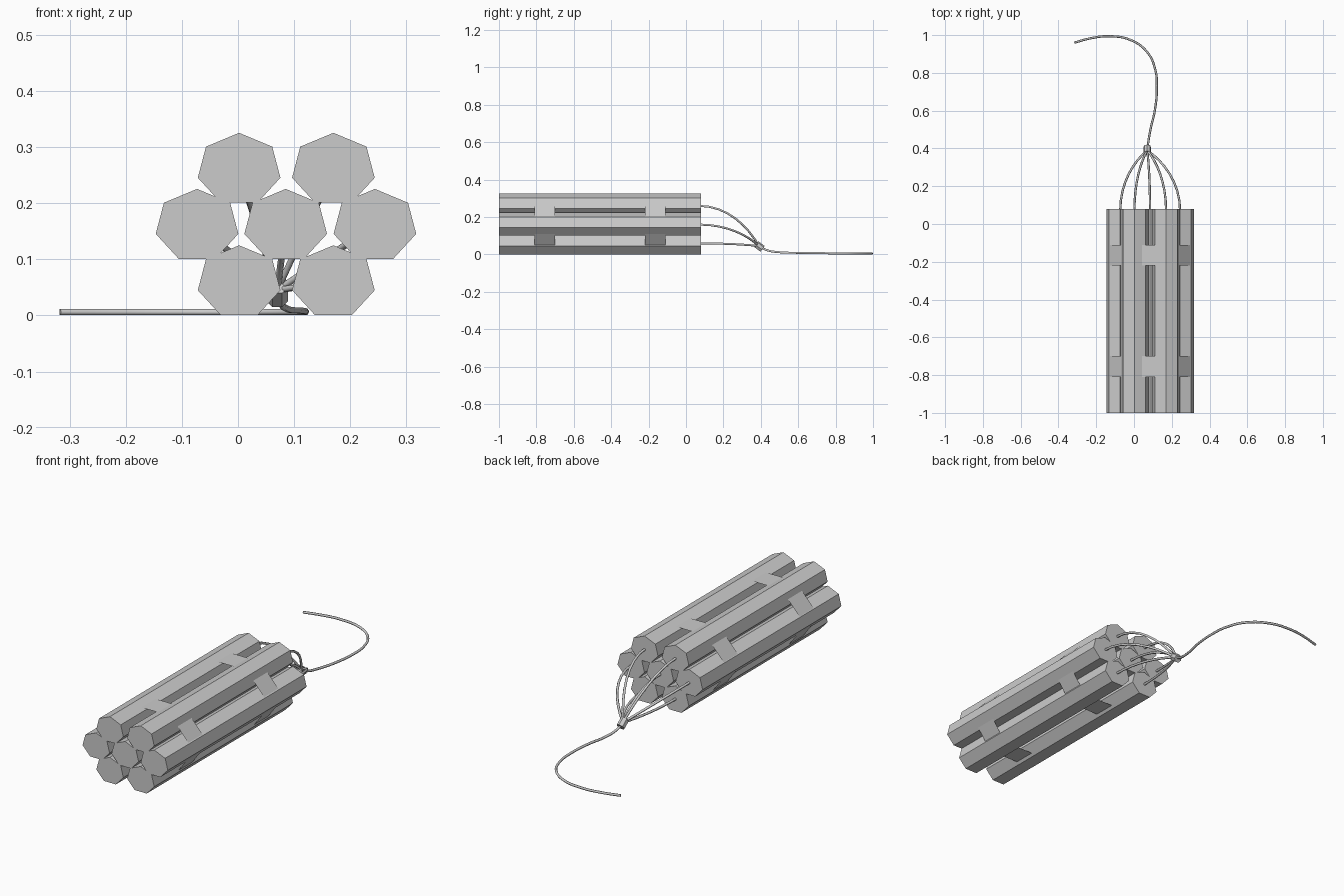
import bpy, bmesh, math
from mathutils import Vector

if "Cube" in bpy.data.objects:
    bpy.data.objects.remove(bpy.data.objects["Cube"])

CX = 0.085               # bundle mid-line
RX, RZ = 0.0755, 0.0655  # slightly flattened seven-sided sticks
STICKS = [(0.002, 0.0595), (0.17, 0.0595),
          (-0.073, 0.16), (CX, 0.16), (0.244, 0.16),
          (0.002, 0.26), (0.17, 0.26)]


def extrude_profile(name, pts, y0, y1, caps):
    """Extrude an x/z outline along y."""
    bm = bmesh.new()
    a = [bm.verts.new((x, y0, z)) for x, z in pts]
    b = [bm.verts.new((x, y1, z)) for x, z in pts]
    n = len(pts)
    for i in range(n):
        j = (i + 1) % n
        bm.faces.new((a[i], b[i], b[j], a[j]))
    if caps:
        bm.faces.new(a)
        bm.faces.new(b)
    bmesh.ops.recalc_face_normals(bm, faces=bm.faces)
    me = bpy.data.meshes.new(name)
    bm.to_mesh(me)
    bm.free()
    ob = bpy.data.objects.new(name, me)
    bpy.context.collection.objects.link(ob)
    return ob


def wire(name, pts, radius, handles=None):
    """Round cord along a bezier path."""
    cu = bpy.data.curves.new(name, 'CURVE')
    cu.dimensions = '3D'
    cu.bevel_depth = radius
    cu.bevel_resolution = 1
    cu.resolution_u = 8
    cu.use_fill_caps = True
    sp = cu.splines.new('BEZIER')
    sp.bezier_points.add(len(pts) - 1)
    for bp, p in zip(sp.bezier_points, pts):
        bp.co = p
        bp.handle_left_type = bp.handle_right_type = 'AUTO'
    if handles:
        first, last = sp.bezier_points[0], sp.bezier_points[-1]
        for bp in (first, last):
            bp.handle_left_type = bp.handle_right_type = 'FREE'
        first.handle_left, first.handle_right = pts[0], handles[0]
        last.handle_left, last.handle_right = handles[1], pts[-1]
    ob = bpy.data.objects.new(name, cu)
    bpy.context.collection.objects.link(ob)


# Sticks, each with a short fuse running to the clamp
joint = Vector((0.07, 0.39, 0.045))
for i, (x, z) in enumerate(STICKS):
    ring = [(x + RX * math.sin(k * math.tau / 7), z + RZ * math.cos(k * math.tau / 7))
            for k in range(7)]
    extrude_profile(f"stick_{i + 1}", ring, -1.0, 0.08, True)
    side = ((x + joint.x) / 2, 0.33, (z + joint.z) / 2)
    wire(f"stick_fuse_{i + 1}", [(x, 0.07, z), joint], 0.006, [(x, 0.22, z), side])

# Thin tape bands around the bundle
half = [(0.115, 0.309), (0.215, 0.2), (0.215, 0.13), (0.133, 0.02), (0.085, 0.012)]
outline = [(CX + dx, z) for dx, z in half] + [(CX - dx, z) for dx, z in reversed(half)]
for name, y0 in (("front_band", -0.81), ("rear_band", -0.22)):
    extrude_profile(name, outline, y0, y0 + 0.11, False)

# Clamp gathering the fuses
bpy.ops.mesh.primitive_cylinder_add(vertices=7, radius=0.02, depth=0.042,
                                    location=(0.07, 0.392, 0.042))
clamp = bpy.context.object
clamp.name = "fuse_clamp"
clamp.rotation_euler = Vector((0, 0.8, -0.6)).to_track_quat('Z', 'Y').to_euler()

# Long main fuse curling along the ground
wire("main_fuse", [joint, (0.075, 0.43, 0.024), (0.087, 0.5, 0.012), (0.11, 0.6, 0.009),
                   (0.121, 0.72, 0.007), (0.112, 0.82, 0.006), (0.07, 0.91, 0.006),
                   (-0.02, 0.975, 0.006), (-0.14, 0.994, 0.006), (-0.23, 0.983, 0.006),
                   (-0.317, 0.96, 0.006)], 0.006)
